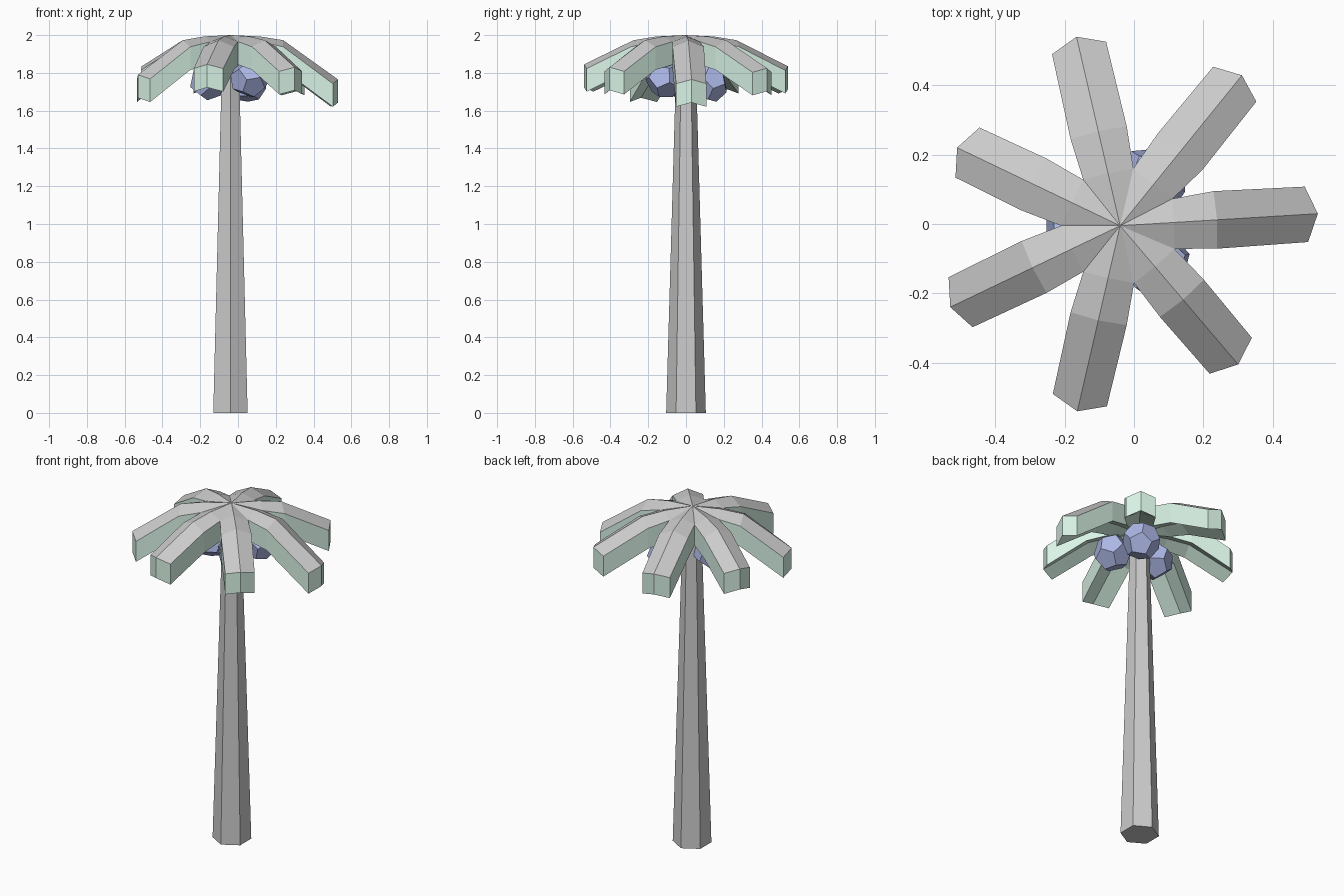
import bpy, bmesh, math
from mathutils import Matrix, Vector

if "Cube" in bpy.data.objects:
    bpy.data.objects.remove(bpy.data.objects["Cube"])

CX, CY = -0.04, -0.005


def material(name, rgb):
    m = bpy.data.materials.new(name)
    m.diffuse_color = (*rgb, 1)
    m.use_nodes = True
    m.node_tree.nodes["Principled BSDF"].inputs["Base Color"].default_value = m.diffuse_color
    return m


def make_object(name, bm, mat=None):
    bmesh.ops.recalc_face_normals(bm, faces=bm.faces)
    me = bpy.data.meshes.new(name)
    bm.to_mesh(me)
    bm.free()
    ob = bpy.data.objects.new(name, me)
    bpy.context.collection.objects.link(ob)
    if mat:
        me.materials.append(mat)
    return ob


green = material("leaf_green", (0.70, 0.91, 0.80))
blue = material("fruit_blue", (0.42, 0.48, 0.80))

# Tapered six-sided trunk
bm = bmesh.new()
bmesh.ops.create_cone(bm, cap_ends=True, segments=6, radius1=0.105, radius2=0.05,
                      depth=1.92, matrix=Matrix.Translation((CX, 0, 0.96)))
make_object("trunk", bm)

# Fronds: angle, tip radius, tip ridge height
fronds = [(3.5, 0.571, 1.765), (51, 0.558, 1.825), (103, 0.559, 1.835), (154.4, 0.521, 1.835),
          (205.6, 0.543, 1.79), (257, 0.549, 1.845), (310.4, 0.525, 1.83)]
THICK = 0.122


def polar(angle, r, side, z):
    a = math.radians(angle)
    return Vector((CX + r * math.cos(a) - side * math.sin(a),
                   CY + r * math.sin(a) + side * math.cos(a), z))


def valley(i):
    a, b = fronds[i % 7][0], fronds[(i + 1) % 7][0]
    if b < a:
        b += 360
    return polar((a + b) / 2, 0.17, 0, 1.965)


crown = Vector((CX, CY, 2.0))
top, under = bmesh.new(), bmesh.new()
drop = Vector((0, 0, -THICK))


def add_face(bm, pts):
    bm.faces.new([bm.verts.new(p) for p in pts])


for i, (ang, r, z) in enumerate(fronds):
    # Ridge and both edges, from the crown outwards
    ridge = [polar(ang, 0.155, 0, 1.993), polar(ang, 0.28, 0, 1.973), polar(ang, r, 0, z)]
    for s, inner in ((-1, valley(i - 1)), (1, valley(i))):
        edge = [inner, polar(ang, 0.275, s * 0.083, 1.938), polar(ang, r - 0.033, s * 0.08, z - 0.022)]
        faces = [[crown, ridge[0], edge[0]]]
        faces += [[ridge[k], ridge[k + 1], edge[k + 1], edge[k]] for k in range(2)]
        for f in faces:
            add_face(top, f)
            add_face(under, [p + drop for p in f])
        # Vertical sides and the notched end
        for p, q in ((edge[0], edge[1]), (edge[1], edge[2]), (edge[2], ridge[2])):
            add_face(under, [p, q, q + drop, p + drop])

for bm in (top, under):
    bmesh.ops.remove_doubles(bm, verts=bm.verts, dist=0.0005)
tops = make_object("frond_tops", top)
make_object("frond_undersides", under, green)
if tops.data.polygons[0].normal.z < 0:
    tops.data.flip_normals()

# Dodecahedral fruits hanging under the crown
phi = (1 + 5 ** 0.5) / 2
points = [Vector((x, y, z)) for x in (-1, 1) for y in (-1, 1) for z in (-1, 1)]
for a in (-1 / phi, 1 / phi):
    for b in (-phi, phi):
        points += [Vector((0, a, b)), Vector((a, b, 0)), Vector((b, 0, a))]

for n, loc in enumerate([(-0.16, -0.02, 1.76), (0.06, -0.11, 1.77), (0.05, 0.122, 1.745)]):
    bm = bmesh.new()
    rot = Matrix.Rotation(0.5 + 1.3 * n, 3, 'Z') @ Matrix.Rotation(0.4 + n, 3, 'X')
    for p in points:
        bm.verts.new(Vector(loc) + rot @ p.normalized() * 0.105)
    bmesh.ops.convex_hull(bm, input=bm.verts)
    bmesh.ops.dissolve_limit(bm, angle_limit=0.05, verts=bm.verts, edges=bm.edges)
    make_object(f"fruit_{n + 1}", bm, blue)
